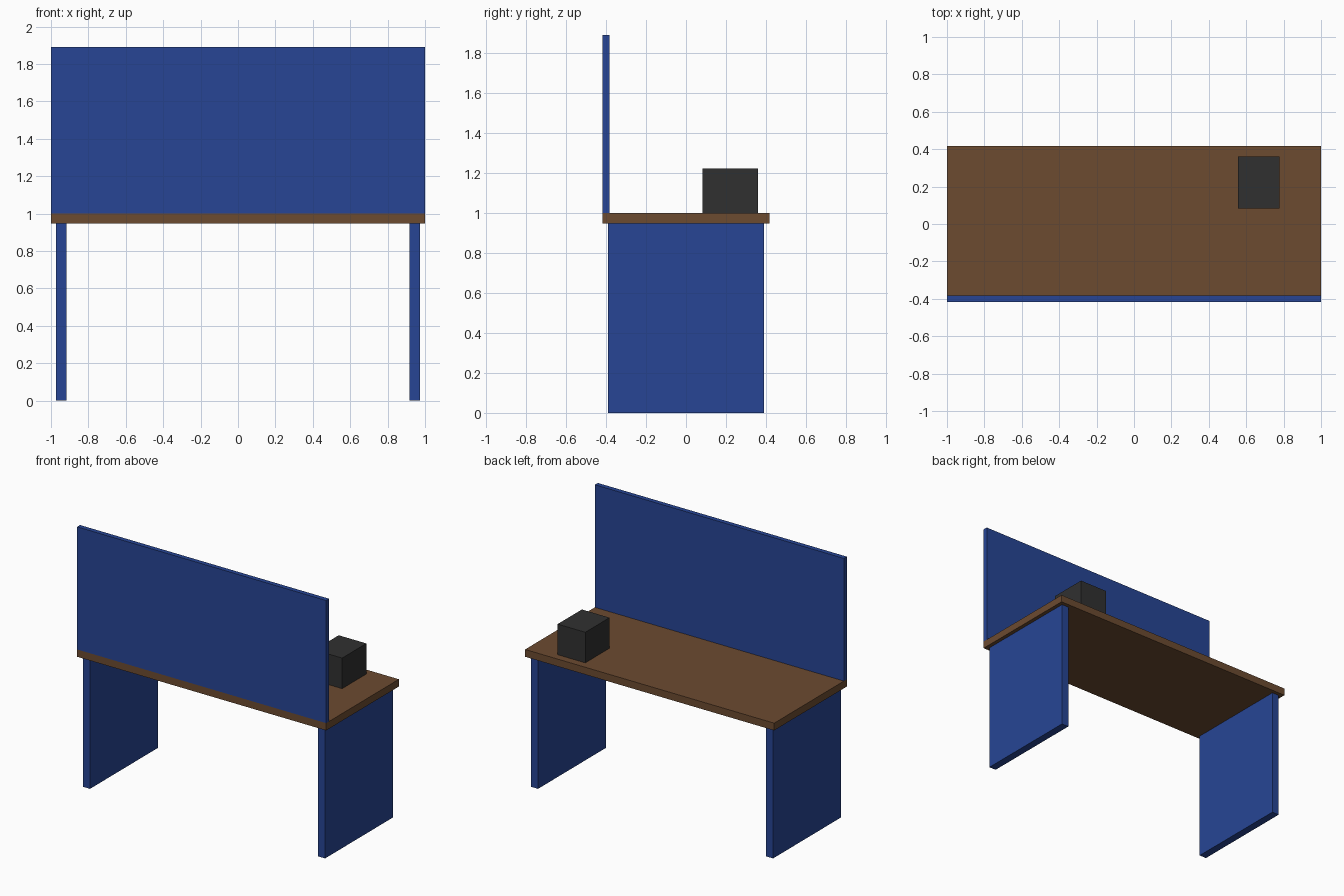
import bpy
import bmesh
from mathutils import Vector

cube = bpy.data.objects.get("Cube")
if cube:
    bpy.data.objects.remove(cube, do_unlink=True)


def make_material(name, rgb):
    mat = bpy.data.materials.new(name)
    mat.use_nodes = True
    mat.diffuse_color = (*rgb, 1)
    mat.node_tree.nodes["Principled BSDF"].inputs["Base Color"].default_value = (*rgb, 1)
    return mat


def make_box(name, low, high, mat):
    """Axis-aligned box between two opposite corners."""
    low, high = Vector(low), Vector(high)
    bm = bmesh.new()
    bmesh.ops.create_cube(bm, size=1)
    bmesh.ops.scale(bm, vec=high - low, verts=bm.verts)
    mesh = bpy.data.meshes.new(name)
    bm.to_mesh(mesh)
    bm.free()
    mesh.materials.append(mat)
    obj = bpy.data.objects.new(name, mesh)
    obj.location = (low + high) / 2
    bpy.context.collection.objects.link(obj)
    return obj


blue = make_material("blue panel", (0.02, 0.06, 0.3))
brown = make_material("brown wood", (0.15, 0.07, 0.03))
black = make_material("dark grey", (0.03, 0.03, 0.03))

DEPTH = 0.417    # half depth of the worktop
UNDER = 0.947    # underside of the worktop
TOP = 1.0        # upper face of the worktop

# Worktop and privacy screen along the front edge
make_box("worktop", (-1, -DEPTH, UNDER), (1, DEPTH, TOP), brown)
make_box("privacy_screen", (-1, -DEPTH, TOP), (1, -0.383, 1.89), blue)

# Slab legs at both ends
for side, x in (("left", 0.944), ("right", -0.944)):
    make_box(side + "_leg", (x - 0.028, -0.389, 0), (x + 0.028, 0.389, UNDER), blue)

# Small box standing on the worktop
make_box("desktop_box", (0.556, 0.083, TOP), (0.778, 0.361, 1.222), black)
